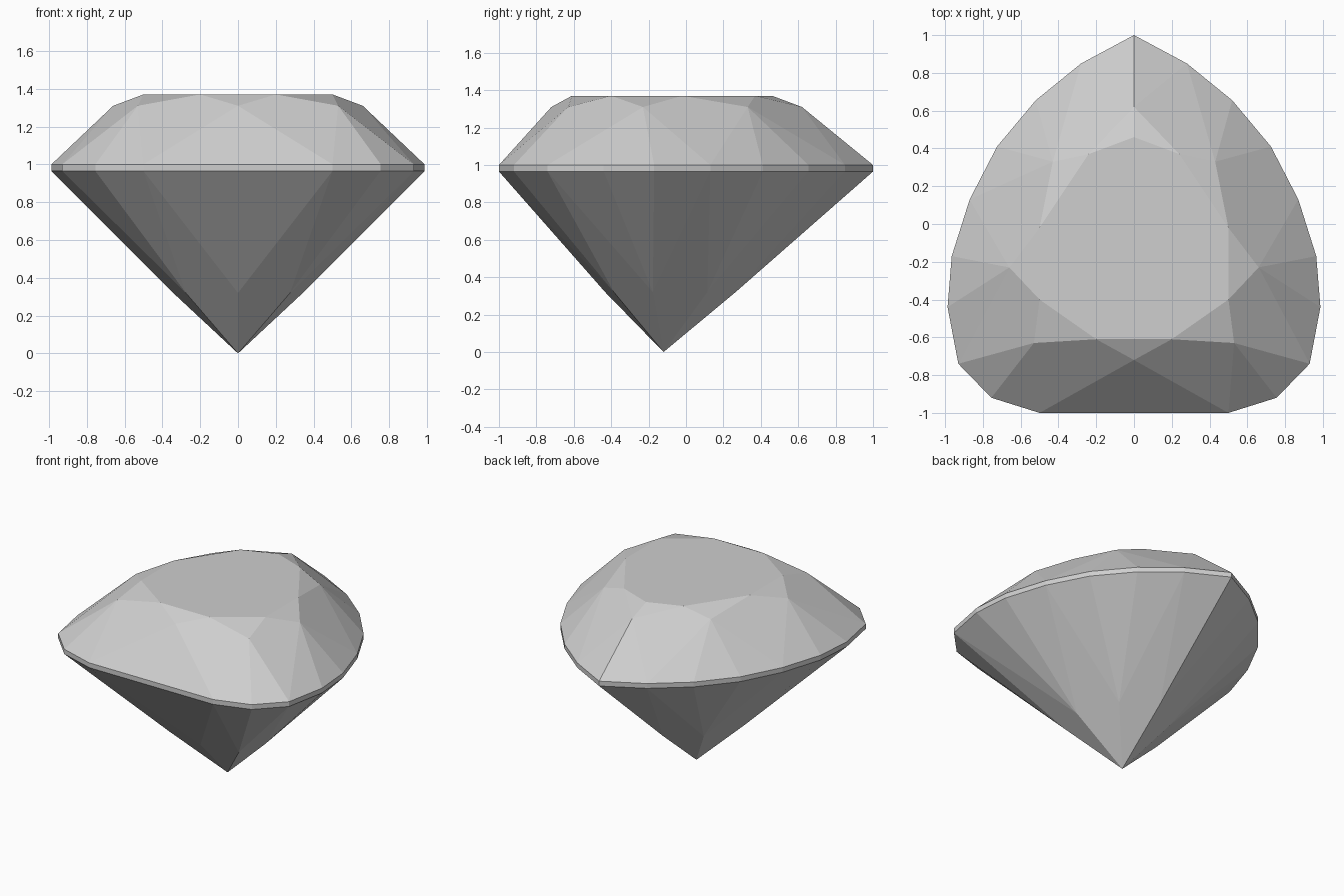
import bpy
import bmesh
from mathutils import Vector

cube = bpy.data.objects.get("Cube")
if cube:
    bpy.data.objects.remove(cube, do_unlink=True)

GIRDLE_TOP, GIRDLE_BOTTOM = 1.0, 0.965
CULET = Vector((0, -0.12, 0))

# Half outlines running from the front round the +x side to the back
outline_half = [(0.5, -1), (0.755, -0.92), (0.93, -0.74), (0.987, -0.44), (0.965, -0.17),
                (0.87, 0.13), (0.725, 0.41), (0.52, 0.655), (0.28, 0.85), (0, 1)]
shoulder_half = [(0, -0.72), (0.53, -0.63), (0.66, -0.23), (0.43, 0.33), (0, 0.62)]
table_half = [(0.2, -0.61), (0.5, -0.4), (0.5, -0.02), (0.24, 0.37)]
table_back = (0, 0.46)
main_steps = [0, 2, 5, 8]          # outline points where the main facets end

gem = bpy.data.materials.new("pale grey gem")
gem.use_nodes = True
gem.diffuse_color = (0.62, 0.62, 0.62, 1)
gem.node_tree.nodes["Principled BSDF"].inputs["Base Color"].default_value = gem.diffuse_color


def at(points, z):
    return [Vector((x, y, z)) for x, y in points]


def build(name, half_faces, whole_faces=()):
    """Make a flat shaded object from faces on the +x side plus their mirror image."""
    bm = bmesh.new()
    for face in half_faces:
        bm.faces.new([bm.verts.new(p) for p in face])
        bm.faces.new([bm.verts.new((-p.x, p.y, p.z)) for p in reversed(face)])
    for face in whole_faces:
        bm.faces.new([bm.verts.new(p) for p in face])
    bmesh.ops.remove_doubles(bm, verts=bm.verts, dist=0.001)
    mesh = bpy.data.meshes.new(name)
    bm.to_mesh(mesh)
    bm.free()
    mesh.materials.append(gem)
    bpy.context.collection.objects.link(bpy.data.objects.new(name, mesh))


def facets(rim, shoulder, inner):
    """Main kites and the fans that join each shoulder point to the rim."""
    faces = []
    for i, step in enumerate(main_steps):
        faces.append([inner[i], shoulder[i], rim[step], shoulder[i + 1]])
        end = main_steps[i + 1] if i < 3 else len(rim) - 1
        for k in range(step, end):
            faces.append([shoulder[i + 1], rim[k], rim[k + 1]])
    return faces


def mirrored(p):
    return Vector((-p.x, p.y, p.z))


# Crown: table, star facets, kites and upper girdle facets
rim = at(outline_half, GIRDLE_TOP)
shoulder = at(shoulder_half, 1.31)
table = at(table_half, 1.37)
back = Vector((*table_back, 1.37))
crown = facets(rim, shoulder, table)
crown += [[table[i], shoulder[i + 1], table[i + 1]] for i in range(3)]
crown.append([table[3], shoulder[4], back])
front = [[mirrored(rim[0]), rim[0], shoulder[0]],
         [mirrored(table[0]), shoulder[0], table[0]]]
table_top = table + [back] + [mirrored(p) for p in reversed(table)]
build("crown", crown, front + [table_top])

# Girdle: thin upright band
low_rim = at(outline_half, GIRDLE_BOTTOM)
band = [[low_rim[k], low_rim[k + 1], rim[k + 1], rim[k]] for k in range(len(rim) - 1)]
build("girdle", band, [[mirrored(low_rim[0]), low_rim[0], rim[0], mirrored(rim[0])]])

# Pavilion: same facet layout drawn in towards the pointed culet
low_shoulder = [CULET + (Vector((x, y, 0)) - CULET) * 0.52 + Vector((0, 0, 0.32))
                for x, y in shoulder_half]
pavilion = [f[::-1] for f in facets(low_rim, low_shoulder, [CULET] * 4)]
build("pavilion", pavilion, [[low_shoulder[0], low_rim[0], mirrored(low_rim[0])]])
